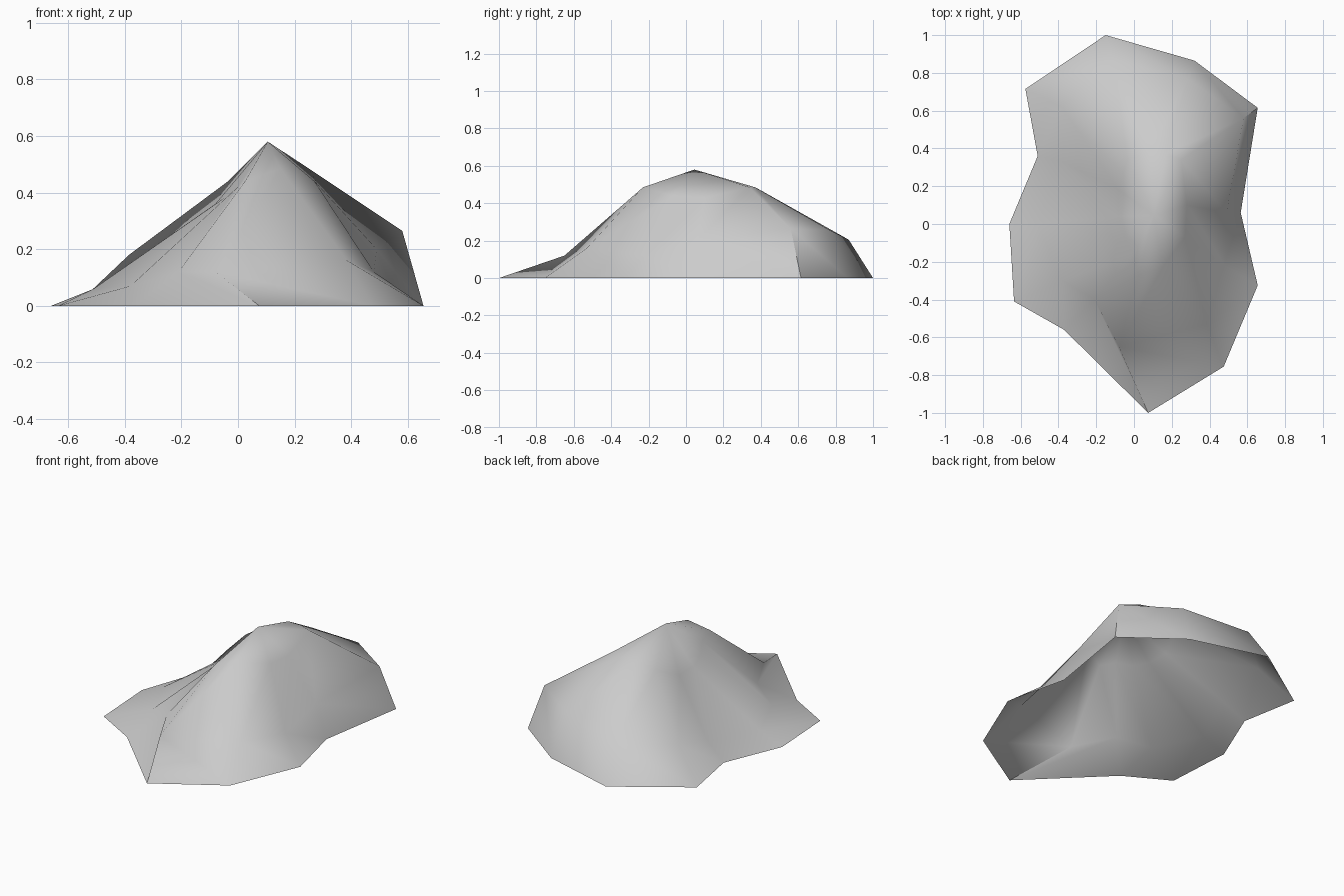
import bpy
import bmesh
import math

# Remove the default cube
default_cube = bpy.data.objects.get("Cube")
if default_cube:
    bpy.data.objects.remove(default_cube, do_unlink=True)


def make_material(name, colour):
    material = bpy.data.materials.new(name)
    material.use_nodes = True
    material.diffuse_color = colour
    shader = material.node_tree.nodes["Principled BSDF"]
    shader.inputs["Base Color"].default_value = colour
    shader.inputs["Roughness"].default_value = 0.9
    return material


# Spurs running down from the summit, clockwise from the back:
# foot (on the ground), shoulder, crest
SUMMIT = (.105, .045, .58)
SPURS = [
    ((-.15, 1), (-.11, .87, .205), (.08, .38, .48)),
    ((.32, .865), (.285, .77, .255), (.17, .37, .485)),
    ((.655, .615), (.58, .56, .265), (.25, .34, .485)),
    ((.565, .06), (.49, .06, .2), (.28, .1, .43)),
    ((.655, -.325), (.48, -.22, .12), (.27, -.07, .44)),
    ((.475, -.755), (.385, -.53, .16), (.15, -.23, .485)),
    ((.075, -1), (-.08, -.65, .12), (.025, -.27, .44)),
    ((-.37, -.56), (-.21, -.4, .12), (0, -.16, .42)),
    ((-.635, -.41), (-.38, -.3, .07), (-.05, -.07, .38)),
    ((-.66, 0), (-.51, 0, .06), (-.08, .04, .36)),
    ((-.51, .36), (-.38, .33, .09), (-.08, .18, .36)),
    ((-.575, .715), (-.385, .625, .18), (-.035, .345, .44)),
]


def build_hill(name, spurs, summit, material):
    bm = bmesh.new()
    top = bm.verts.new(summit)
    rows = [(bm.verts.new((*foot, 0)), bm.verts.new(shoulder), bm.verts.new(crest))
            for foot, shoulder, crest in spurs]
    # Skin each pair of neighbouring spurs, leaving the underside open
    for this, following in zip(rows, rows[1:] + rows[:1]):
        for low in range(2):
            high = low + 1
            diagonal = (this[low], following[high]) if low == 0 else (this[high], following[low])
            if low == 0:
                bm.faces.new((following[low], *diagonal))
                bm.faces.new((this[low], this[high], following[high]))
            else:
                bm.faces.new((following[low], this[low], this[high]))
                bm.faces.new((following[low], this[high], following[high]))
        bm.faces.new((following[-1], this[-1], top))
    mesh = bpy.data.meshes.new(name)
    bm.to_mesh(mesh)
    bm.free()
    mesh.materials.append(material)
    hill = bpy.data.objects.new(name, mesh)
    bpy.context.collection.objects.link(hill)
    return hill


# Single rocky mound, soft slopes with crisp main ridges
stone = make_material("stone_grey", (.6, .6, .6, 1))
mound = build_hill("rock_mound", SPURS, SUMMIT, stone)
bpy.ops.object.select_all(action="DESELECT")
mound.select_set(True)
bpy.context.view_layer.objects.active = mound
bpy.ops.object.shade_smooth_by_angle(angle=math.radians(55))
